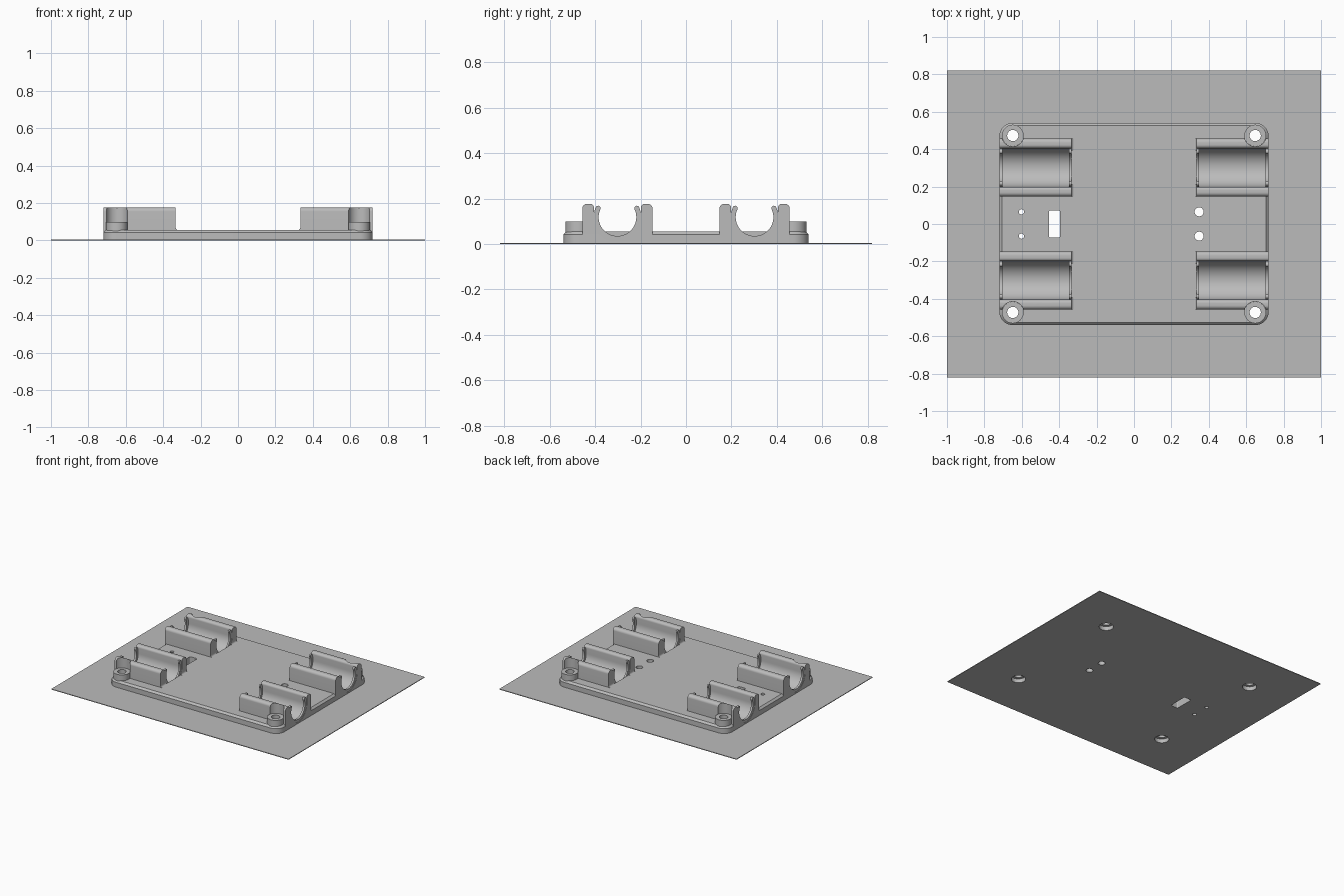
import bpy
import bmesh
from math import cos, sin, radians

cube = bpy.data.objects.get("Cube")
if cube:
    bpy.data.objects.remove(cube)

GREY = (0.5, 0.5, 0.5, 1)
mat = bpy.data.materials.new("plain_grey")
mat.use_nodes = True
mat.diffuse_color = GREY
bsdf = next(n for n in mat.node_tree.nodes if n.type == 'BSDF_PRINCIPLED')
bsdf.inputs["Base Color"].default_value = GREY


def arc(cx, cy, r, start, end, steps=8):
    angles = [radians(start + (end - start) * i / steps) for i in range(steps + 1)]
    return [(cx + r * cos(a), cy + r * sin(a)) for a in angles]


def rounded_rect(hx, hy, r, cx=0, cy=0):
    pts = []
    for i, (sx, sy) in enumerate([(1, 1), (-1, 1), (-1, -1), (1, -1)]):
        pts += arc(cx + sx * (hx - r), cy + sy * (hy - r), r, 90 * i, 90 * i + 90)
    return pts


def loft(name, rings):
    """Skin a stack of equal-length 3D rings and cap both ends."""
    bm = bmesh.new()
    loops = [[bm.verts.new(p) for p in ring] for ring in rings]
    n = len(loops[0])
    for lo, hi in zip(loops, loops[1:]):
        for i in range(n):
            bm.faces.new((lo[i], lo[(i + 1) % n], hi[(i + 1) % n], hi[i]))
    bm.faces.new(loops[0][::-1])
    bm.faces.new(loops[-1])
    bmesh.ops.recalc_face_normals(bm, faces=bm.faces)
    mesh = bpy.data.meshes.new(name)
    bm.to_mesh(mesh)
    bm.free()
    mesh.materials.append(mat)
    obj = bpy.data.objects.new(name, mesh)
    bpy.context.collection.objects.link(obj)
    return obj


def prism_z(name, pts, z0, z1):
    return loft(name, [[(x, y, z) for x, y in pts] for z in (z0, z1)])


def prism_x(name, pts, x0, x1):
    return loft(name, [[(x, y, z) for y, z in pts] for x in (x0, x1)])


def disc(name, x, y, r, z0, z1):
    return prism_z(name, arc(x, y, r, 0, 360, 40)[:-1], z0, z1)


def cut(target, cutters):
    bpy.context.view_layer.objects.active = target
    for c in cutters:
        c.hide_render = True
        mod = target.modifiers.new("cut", 'BOOLEAN')
        mod.operation = 'DIFFERENCE'
        mod.solver = 'EXACT'
        mod.object = c
        bpy.ops.object.modifier_apply(modifier=mod.name)
        bpy.data.objects.remove(c)


# main dimensions
PX, PY, PLATE_TOP = 0.72, 0.54, 0.056
BOSS_X, BOSS_Y, BOSS_R, BOSS_TOP = 0.648, 0.473, 0.058, 0.1
CLIP_Y, CLIP_IN, AXIS_Z, TROUGH_R = 0.302, 0.333, 0.118, 0.103
signs = [(sx, sy) for sx in (-1, 1) for sy in (-1, 1)]
finished = []

# thin sheet around the plate
sheet = prism_z("thin_sheet", [(-1, -.82), (1, -.82), (1, .82), (-1, .82)], 0, 0.005)
cut(sheet, [prism_z("outline_cutter", rounded_rect(PX, PY, 0.07), -0.1, 0.1)])
finished.append(sheet)

# base plate with chamfered top edge
levels = [(0, 0), (0, 0.042), (0.014, PLATE_TOP)]
plate = loft("base_plate", [[(x, y, z) for x, y in rounded_rect(PX - d, PY - d, 0.07 - d)]
                            for d, z in levels])
cutters = [prism_z("slot_cutter", rounded_rect(0.03, 0.073, 0.008, -0.425, 0), -0.1, 0.2)]
for x, r in ((-0.602, 0.014), (0.348, 0.024)):
    for sy in (-1, 1):
        cutters.append(disc("hole_cutter", x, sy * 0.065, r, -0.1, 0.2))
for sx, sy in signs:
    cutters.append(disc("boss_cutter", sx * BOSS_X, sy * BOSS_Y, BOSS_R - 0.001, -0.1, 0.2))
    trough = arc(sy * CLIP_Y, AXIS_Z, TROUGH_R + 0.004, 0, 360, 48)[:-1]
    cutters.append(prism_x("trough_cutter", trough, sx * (CLIP_IN + 0.002), sx * 0.8))
cut(plate, cutters)
finished.append(plate)

# U-shaped clip section and the snap ring section, around the trough axis
half = arc(0.133, 0.155, 0.022, 0, 90) + arc(0.121, 0.159, 0.018, 90, 180)
clip_pts = ([(-0.155, 0.007), (0.155, 0.007)] + half
            + arc(0, AXIS_Z, TROUGH_R, 0, -180, 32)
            + [(-u, z) for u, z in reversed(half)])
OPEN, MID, TIP = 25, 0.094, 0.011
tip_u, tip_z = MID * cos(radians(OPEN)), AXIS_Z + MID * sin(radians(OPEN))
ring_pts = (arc(0, AXIS_Z, MID - TIP, -180 - OPEN, OPEN, 40)
            + arc(tip_u, tip_z, TIP, OPEN + 180, OPEN, 8)[1:-1]
            + arc(0, AXIS_Z, MID + TIP, OPEN, -180 - OPEN, 40)
            + arc(-tip_u, tip_z, TIP, 180 - OPEN, -OPEN, 8)[1:-1])

for sx, sy in signs:
    place = ("right" if sx < 0 else "left") + ("_front" if sy < 0 else "_back")

    # screw boss with through hole and recess below
    bx, by = sx * BOSS_X, sy * BOSS_Y
    boss = disc("screw_boss_" + place, bx, by, BOSS_R, 0, BOSS_TOP)
    cut(boss, [disc("bore", bx, by, 0.03, -0.1, 0.2),
               disc("recess", bx, by, 0.05, -0.1, 0.03)])

    # clip body, relieved around the screw boss
    pts = [(sy * CLIP_Y + u, z) for u, z in clip_pts]
    clip = prism_x("clip_" + place, pts, sx * CLIP_IN, sx * PX)
    cut(clip, [disc("relief", bx, by, BOSS_R + 0.0005, -0.1, 0.3)])
    finished += [boss, clip]

    # snap rings at both ends of the trough
    pts = [(sy * CLIP_Y + u, z) for u, z in ring_pts]
    for end, x0, x1 in (("inner", CLIP_IN + 0.002, 0.348), ("outer", 0.702, PX - 0.002)):
        finished.append(prism_x("snap_ring_%s_%s" % (end, place), pts, sx * x0, sx * x1))

    # small fillets at the foot of the inner clip end
    foot = ([(CLIP_IN + 0.002, PLATE_TOP - 0.003), (CLIP_IN - 0.012, PLATE_TOP - 0.003)]
            + arc(CLIP_IN - 0.012, PLATE_TOP + 0.012, 0.012, -90, 0, 5)
            + [(CLIP_IN + 0.002, PLATE_TOP + 0.012)])
    for side in (-1, 1):
        ends = [sy * CLIP_Y + side * u for u in (0.09, 0.155)]
        finished.append(loft("foot_fillet_" + place, [[(sx * x, y, z) for x, z in foot]
                                                      for y in ends]))

# smooth curved walls, keep edges sharp
bpy.ops.object.select_all(action='DESELECT')
for obj in finished:
    obj.select_set(True)
bpy.context.view_layer.objects.active = plate
bpy.ops.object.shade_smooth_by_angle(angle=radians(30))
